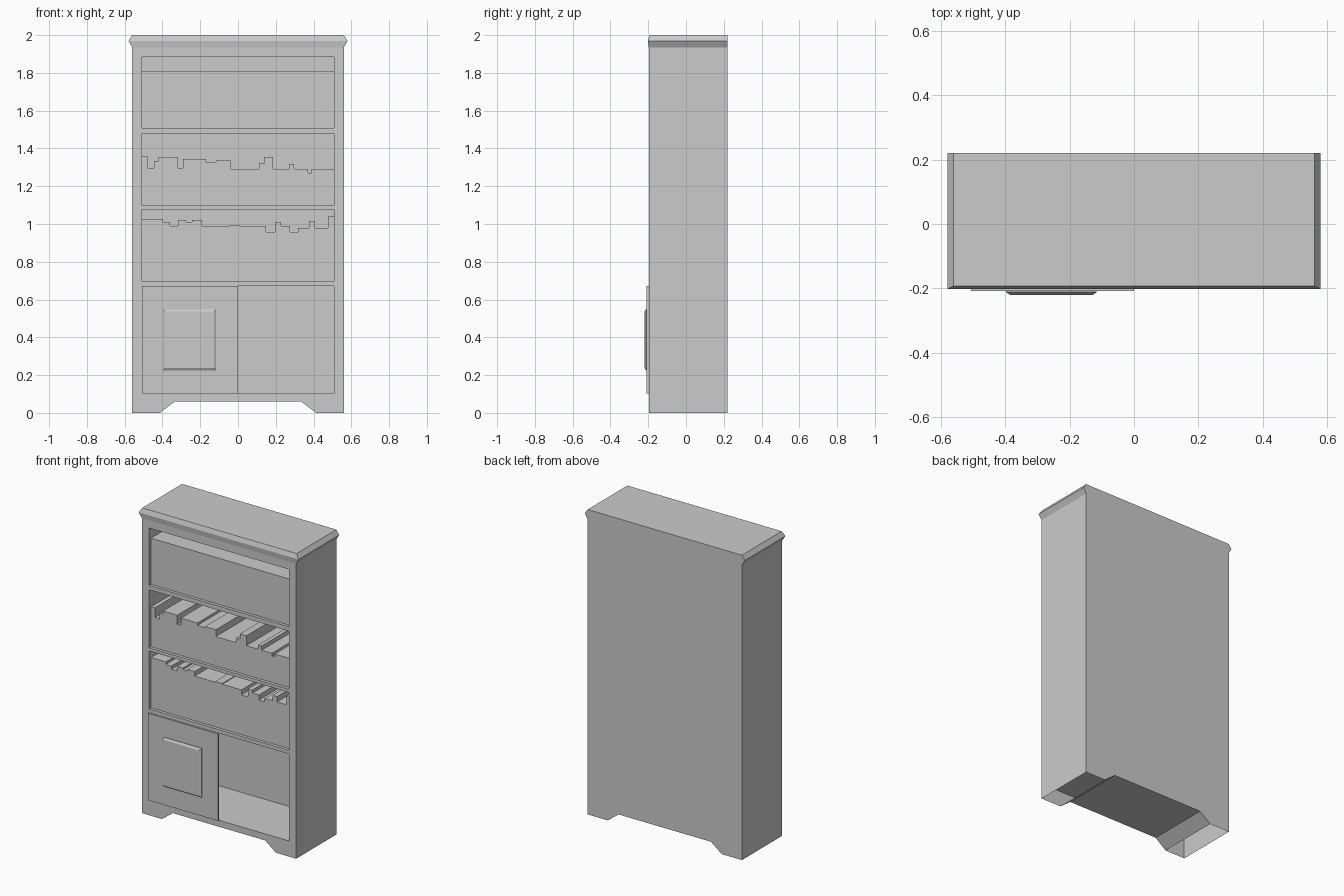
import bpy, bmesh

if "Cube" in bpy.data.objects:
    bpy.data.objects.remove(bpy.data.objects["Cube"])

FRONT, BACK = -0.197, 0.22      # carcass depth
INNER = 0.507                   # half width of the openings
SHELVES = [(1.507, 1.884), (1.098, 1.479), (0.697, 1.077), (0.103, 0.673)]


def make_object(name, bm):
    bmesh.ops.recalc_face_normals(bm, faces=bm.faces)
    mesh = bpy.data.meshes.new(name)
    bm.to_mesh(mesh)
    bm.free()
    obj = bpy.data.objects.new(name, mesh)
    bpy.context.collection.objects.link(obj)
    return obj


def prism(name, profile, y0, y1):
    """Extrude an (x, z) outline from y0 to y1."""
    bm = bmesh.new()
    face = bm.faces.new([bm.verts.new((x, y0, z)) for x, z in profile])
    new = bmesh.ops.extrude_face_region(bm, geom=[face])["geom"]
    verts = [g for g in new if isinstance(g, bmesh.types.BMVert)]
    bmesh.ops.translate(bm, verts=verts, vec=(0, y1 - y0, 0))
    # the extrusion source may be kept or removed; ensure the front is capped
    bm.edges.ensure_lookup_table()
    rim = [e for e in bm.edges if e.is_boundary]
    if rim:
        bmesh.ops.holes_fill(bm, edges=rim, sides=0)
    return make_object(name, bm)


def rect(x0, x1, z0, z1):
    return [(x0, z0), (x1, z0), (x1, z1), (x0, z1)]


def loft(name, rings, cap_start=False):
    """Join rings of equal length and cap the last one."""
    bm = bmesh.new()
    loops = [[bm.verts.new(p) for p in ring] for ring in rings]
    n = len(loops[0])
    for a, b in zip(loops, loops[1:]):
        for i in range(n):
            j = (i + 1) % n
            bm.faces.new((a[i], a[j], b[j], b[i]))
    bm.faces.new(loops[-1])
    if cap_start:
        bm.faces.new(loops[0])
    return make_object(name, bm)


# Carcass: side outline with bracket feet, openings cut from the front
half = [(0.335, 0.06), (0.413, 0.0), (0.56, 0.0), (0.56, 1.935)]
outline = half + [(-x, z) for x, z in reversed(half)]
carcass = prism("bookcase_carcass", outline, FRONT, BACK)
cutters = []
for z0, z1 in SHELVES:
    cutter = prism("opening_cutter", rect(-INNER, INNER, z0, z1), FRONT - 0.1, 0.2)
    cutter.hide_render = True
    cutters.append(cutter)
    mod = carcass.modifiers.new("opening", 'BOOLEAN')
    mod.operation = 'DIFFERENCE'
    mod.solver = 'EXACT'
    mod.object = cutter
bpy.context.view_layer.update()
graph = bpy.context.evaluated_depsgraph_get()
cut_mesh = bpy.data.meshes.new_from_object(carcass.evaluated_get(graph))
carcass.modifiers.clear()
carcass.data = cut_mesh
for cutter in cutters:
    bpy.data.objects.remove(cutter)

# The feet are open underneath, and the top is closed by the cornice
bm = bmesh.new()
bm.from_mesh(cut_mesh)
loose = [f for f in bm.faces
         if all(v.co.z < 0.001 for v in f.verts) or all(v.co.z > 1.934 for v in f.verts)]
bmesh.ops.delete(bm, geom=loose, context='FACES')
bm.to_mesh(cut_mesh)
bm.free()

# Cornice
rings = []
for x, y, z in [(0.56, FRONT, 1.935), (0.58, -0.202, 1.97), (0.56, -0.192, 2.0)]:
    rings.append([(-x, y, z), (x, y, z), (x, BACK, z), (-x, BACK, z)])
loft("cornice", rings)


# Book rows: stepped skylines given as (right edge, height)
def book_row(name, floor, steps):
    profile = [(INNER, floor), (-INNER, floor)]
    x = -INNER
    for right, top in steps:
        profile += [(x, top), (right, top)]
        x = right
    prism(name, profile, FRONT + 0.02, 0.2)


book_row("top_book_row", SHELVES[0][0], [(INNER, 1.81)])
book_row("middle_book_row", SHELVES[1][0], [
    (-.48, 1.36), (-.445, 1.296), (-.42, 1.333), (-.317, 1.355), (-.29, 1.296),
    (-.17, 1.344), (-.116, 1.328), (-.037, 1.335), (.11, 1.29), (.138, 1.32),
    (.185, 1.355), (.27, 1.29), (.296, 1.317), (.37, 1.29), (.39, 1.27), (INNER, 1.29)])
book_row("lower_book_row", SHELVES[2][0], [
    (-.40, 1.027), (-.36, 1.01), (-.317, .99), (-.275, 1.02), (-.243, 1.01),
    (-.19, 1.02), (-.042, .99), (.01, .995), (.148, .99), (.196, .957), (.228, 1.01),
    (.275, .99), (.317, .957), (.376, .98), (.407, 1.015), (.476, .98), (INNER, 1.04)])

# Cupboard door on the left with a raised panel
prism("door", rect(-INNER, 0, *SHELVES[3]), -0.208, FRONT)
panel = []
for inset, y in [(0, -0.208), (0, -0.212), (0.012, -0.22)]:
    panel.append([(x, y, z) for x, z in
                  rect(-0.397 + inset, -0.116 - inset, 0.225 + inset, 0.548 - inset)])
loft("door_panel", panel)
